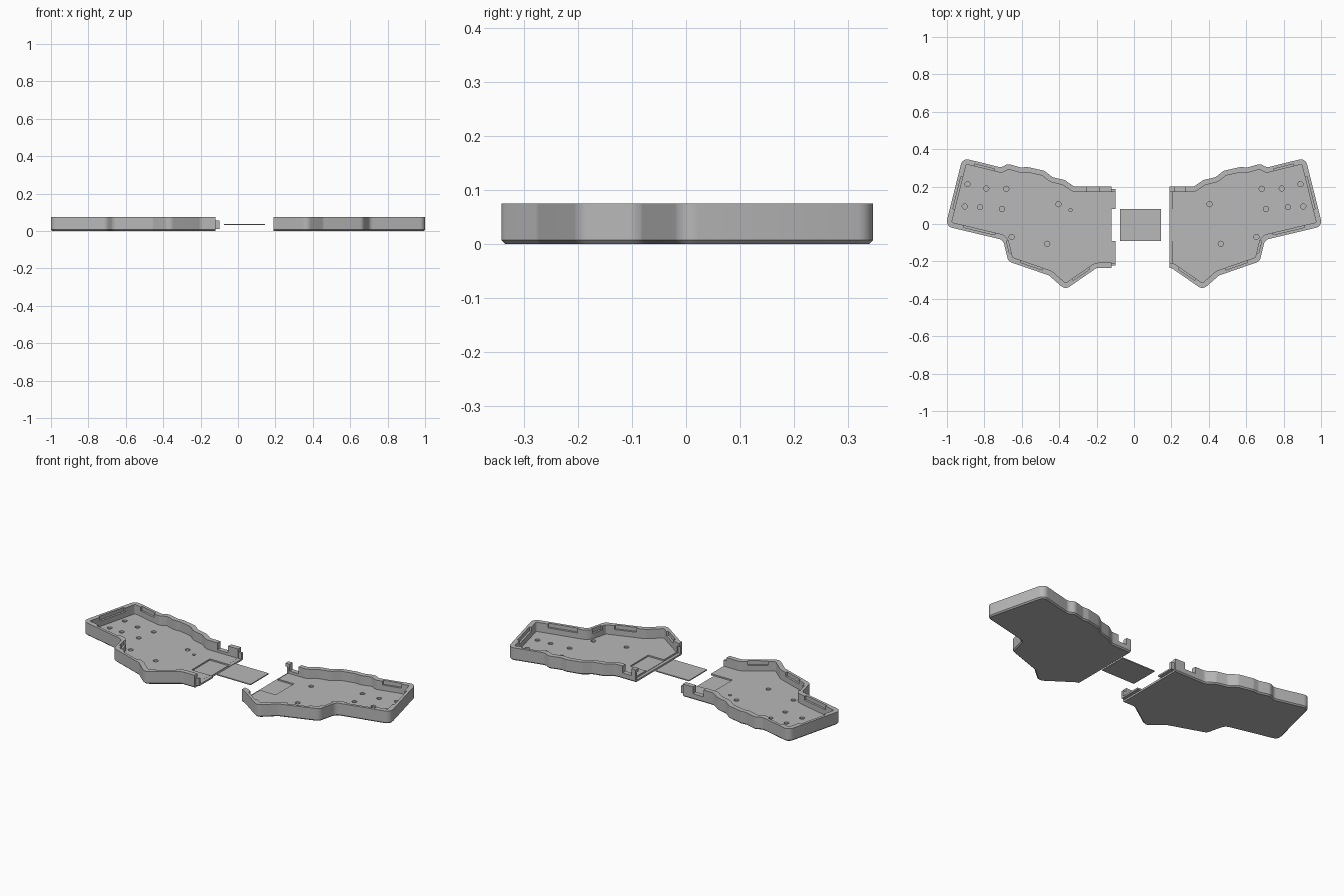
import bpy, bmesh, math
from mathutils import Vector

if "Cube" in bpy.data.objects:
    bpy.data.objects.remove(bpy.data.objects["Cube"], do_unlink=True)

grey = bpy.data.materials.new("matte_grey")
grey.use_nodes = True
grey.diffuse_color = (0.48, 0.48, 0.48, 1)
grey.node_tree.nodes["Principled BSDF"].inputs["Base Color"].default_value = grey.diffuse_color

HEIGHT, FLOOR, WALL, CHAMFER, RADIUS = 0.075, 0.02, 0.028, 0.007, 0.035

# Outline of one half, clockwise; it runs past the seam and is trimmed there
OUTLINE = [Vector(p) for p in (
    (0, .2), (.32, .2), (.37, .235), (.435, .25), (.48, .285), (.57, .305),
    (.605, .302), (.675, .322), (.71, .302), (.917, .353), (1.008, -.012),
    (.7, -.085), (.672, -.2), (.455, -.275), (.368, -.351), (.2, -.235), (0, -.235))]
HOLES = [(.89, .213), (.905, .094), (.823, .09), (.79, .19), (.683, .188),
         (.705, .08), (.654, -.069), (.464, -.106), (.404, .106)]


def inset_points(d):
    """Outline moved inward by d, with sharp corners."""
    out, n = [], len(OUTLINE)
    for i, p in enumerate(OUTLINE):
        a = (p - OUTLINE[i - 1]).normalized()
        b = (OUTLINE[(i + 1) % n] - p).normalized()
        na, nb = Vector((a.y, -a.x)), Vector((b.y, -b.x))
        out.append(p + (na + nb) * d / (1 + na.dot(nb)))
    return out


def rounded(d, steps=6):
    """Inset outline with every corner filleted."""
    pts, out = inset_points(d), []
    for i, p in enumerate(pts):
        a, b = pts[i - 1] - p, pts[(i + 1) % len(pts)] - p
        turn = math.pi - a.angle(b)
        convex = a.x * b.y - a.y * b.x > 0
        r = max(RADIUS - d, 0.006) if convex else RADIUS + d
        t = min(r * math.tan(turn / 2), 0.45 * min(a.length, b.length))
        p0, p1 = p + a.normalized() * t, p + b.normalized() * t
        r = t / math.tan(turn / 2)
        c = p + (a.normalized() + b.normalized()).normalized() * math.hypot(t, r)
        u, v = p0 - c, p1 - c
        for k in range(steps + 1):
            f = k / steps
            w = (math.sin((1 - f) * turn) * u + math.sin(f * turn) * v) / math.sin(turn)
            out.append(c + w)
    return out


def finish(bm, name):
    bmesh.ops.recalc_face_normals(bm, faces=bm.faces)
    me = bpy.data.meshes.new(name)
    bm.to_mesh(me)
    bm.free()
    me.materials.append(grey)
    ob = bpy.data.objects.new(name, me)
    bpy.context.collection.objects.link(ob)
    return ob


def loft(name, layers, side):
    """Solid through stacked (points, z) rings."""
    bm = bmesh.new()
    rings = [[bm.verts.new((p.x * side, p.y, z)) for p in pts] for pts, z in layers]
    for low, high in zip(rings, rings[1:]):
        for i in range(len(low)):
            bm.faces.new((low[i - 1], low[i], high[i], high[i - 1]))
    bm.faces.new(rings[0])
    bm.faces.new(rings[-1])
    return finish(bm, name)


def box(name, x, y, z, side=1):
    corners = [Vector((x[i], y[j])) for i, j in ((0, 0), (1, 0), (1, 1), (0, 1))]
    return loft(name, [(corners, z[0]), (corners, z[1])], side)


def cylinders(name, spots, radius, z, side):
    bm = bmesh.new()
    for x, y in spots:
        made = bmesh.ops.create_cone(bm, cap_ends=True, segments=16, radius1=radius,
                                     radius2=radius, depth=0.05)
        bmesh.ops.translate(bm, verts=made["verts"], vec=(x * side, y, z + 0.025))
    return finish(bm, name)


def cut(target, cutter):
    """Subtract the cutter from the target and discard it."""
    mod = target.modifiers.new("cut", 'BOOLEAN')
    mod.operation, mod.solver, mod.object = 'DIFFERENCE', 'EXACT', cutter
    bpy.context.view_layer.update()
    deps = bpy.context.evaluated_depsgraph_get()
    mesh = bpy.data.meshes.new_from_object(target.evaluated_get(deps))
    target.modifiers.clear()
    target.data = mesh
    bpy.data.objects.remove(cutter, do_unlink=True)


def smooth(ob):
    bpy.ops.object.select_all(action='DESELECT')
    ob.select_set(True)
    bpy.context.view_layer.objects.active = ob
    bpy.ops.object.shade_smooth_by_angle(angle=math.radians(30))


def clip_slot(a, b, side):
    """Slot cutter at the top inner edge of one wall."""
    along = (b - a).normalized()
    out = Vector((-along.y, along.x))
    p, q = a.lerp(b, 0.22), a.lerp(b, 0.78)
    corners = [p - out * .01, q - out * .01, q + out * .012, p + out * .012]
    return loft("slot_cutter", [(corners, .052), (corners, .09)], side)


def tray(name, side, seam, cable):
    ob = loft(name, [(rounded(CHAMFER), 0), (rounded(0), CHAMFER), (rounded(0), HEIGHT)], side)
    inner = rounded(WALL)
    # Let the pocket run out through the open seam side
    for p in inner:
        if p.x < 0.08:
            p.x = -0.06
            p.y = .2 - WALL if p.y > 0 else WALL - .235
    ring = [p for i, p in enumerate(inner) if (p - inner[i - 1]).length > 1e-5]
    cut(ob, loft("pocket_cutter", [(ring, FLOOR), (ring, .1)], side))
    cut(ob, box("seam_cutter", (-.2, seam), (-.5, .5), (-.1, .2), side))
    # Recess for the joining plate, cable opening, floor holes
    cut(ob, box("recess_cutter", (seam - .05, seam + .12), (-.09, .08), (.012, .03), side))
    cut(ob, box("cable_cutter", cable, (.15, .25), (.035, .1), side))
    cut(ob, cylinders("hole_cutter", HOLES, .014, .011, side))
    pts = inset_points(WALL)
    for i in range(1, len(pts) - 2):
        if (pts[i + 1] - pts[i]).length > .1:
            cut(ob, clip_slot(pts[i], pts[i + 1], side))
    return ob


right_tray = tray("right_tray", -1, .12, (.185, .255))
cut(right_tray, cylinders("small_hole_cutter", [(.34, .075)], .009, .006, -1))
left_tray = tray("left_tray", 1, .19, (.218, .275))
# Rebate along the seam that receives the tongues
cut(left_tray, box("rebate_cutter", (.1, .207), (-.222, .187), (.01, .056)))
smooth(right_tray)
smooth(left_tray)

# Tongues on the seam edge of the right tray
for end, floor_y, wall_y in (("back", (.08, .18), (.174, .188)),
                             ("front", (-.215, -.09), (-.222, -.209))):
    box(end + "_floor_tongue", (.1, .13), floor_y, (.01, .0195), -1)
    box(end + "_wall_tongue", (.1, .13), wall_y, (.012, .055), -1)

# Flat plate that joins the two halves
box("joining_plate", (-.075, .145), (-.09, .08), (.032, .038))
